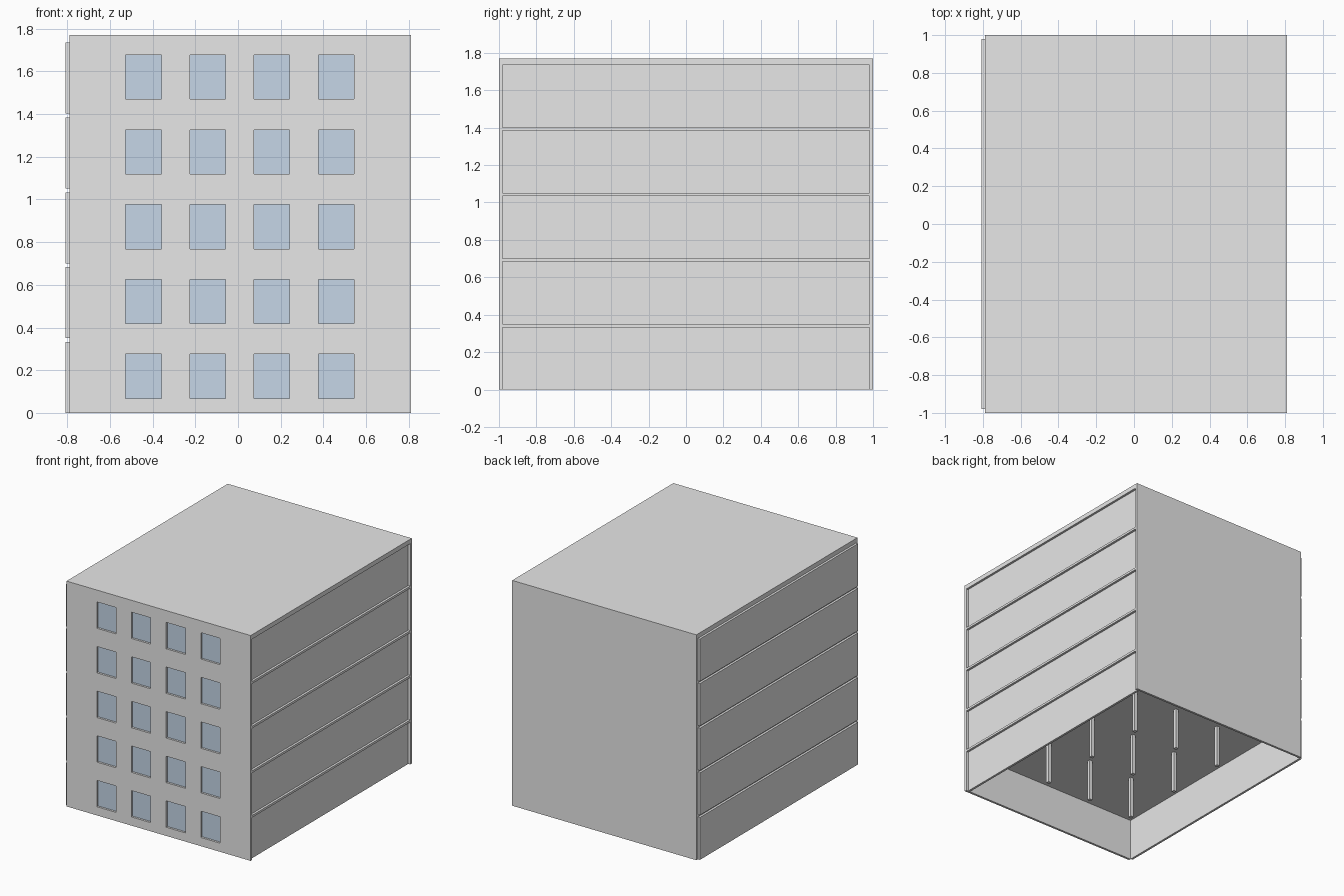
import bpy
import bmesh
from mathutils import Vector

if "Cube" in bpy.data.objects:
    bpy.data.objects.remove(bpy.data.objects["Cube"], do_unlink=True)

# Overall dimensions
T = 0.0177                      # sheet thickness
LEFT, RIGHT = -0.79, 0.81       # extent of slabs and end walls
MID = (LEFT + RIGHT) / 2
HEIGHT = 1.77
STOREYS = 5
PITCH = (HEIGHT - T) / STOREYS
INNER = 1 - T                   # inner face of the end walls


def material(name, colour):
    mat = bpy.data.materials.new(name)
    mat.use_nodes = True
    mat.diffuse_color = colour
    mat.node_tree.nodes["Principled BSDF"].inputs["Base Color"].default_value = colour
    return mat


concrete = material("light grey", (0.8, 0.8, 0.8, 1))
glass = material("pale blue glass", (0.57, 0.68, 0.81, 1))


def finish(name, bm, *mats):
    mesh = bpy.data.meshes.new(name)
    bm.to_mesh(mesh)
    bm.free()
    for mat in mats:
        mesh.materials.append(mat)
    obj = bpy.data.objects.new(name, mesh)
    bpy.context.collection.objects.link(obj)
    return obj


def box_mesh(low, high):
    bm = bmesh.new()
    bmesh.ops.create_cube(bm, size=1)
    low, high = Vector(low), Vector(high)
    for v in bm.verts:
        v.co = (low + high) / 2 + v.co * (high - low)
    return bm


def box(name, low, high):
    return finish(name, box_mesh(low, high), concrete)


# Roof and plain back wall
box("roof", (LEFT, -1, HEIGHT - T), (RIGHT, 1, HEIGHT))
box("back_wall", (LEFT, INNER, 0), (RIGHT, 1, HEIGHT - T))

# Front wall with recessed windows
columns = [(x, x + 0.167) for x in (-0.526, -0.226, 0.075, 0.377)]
rows = [(0.068 + i * PITCH, 0.275 + i * PITCH) for i in range(STOREYS)]
bm = box_mesh((LEFT, -1, 0), (RIGHT, -INNER, HEIGHT - T))
for axis, spans in ((0, columns), (2, rows)):
    for value in (v for span in spans for v in span):
        point, normal = Vector(), Vector()
        point[axis], normal[axis] = value, 1
        bmesh.ops.bisect_plane(bm, geom=bm.verts[:] + bm.edges[:] + bm.faces[:],
                               plane_co=point, plane_no=normal)
bm.normal_update()


def is_window(face):
    c = face.calc_center_median()
    return (face.normal.y < -0.9
            and any(a < c.x < b for a, b in columns)
            and any(a < c.z < b for a, b in rows))


panes = [f for f in bm.faces if is_window(f)]
bmesh.ops.inset_individual(bm, faces=panes, thickness=0, depth=-T * 0.92)
for f in panes:
    f.material_index = 1
finish("front_wall", bm, concrete, glass)

# Each storey: floor slab, two side panels and a grid of columns
for i in range(STOREYS):
    base = i * PITCH
    top = base + PITCH - T
    n = i + 1
    box(f"slab_{n}", (LEFT, -INNER, top), (RIGHT, INNER, top + T))
    box(f"right_panel_{n}", (LEFT - T, -0.98, base), (LEFT, 0.98, top))
    box(f"left_panel_{n}", (RIGHT - 2 * T, -0.98, base), (RIGHT - T, 0.98, top))
    for ix in (-1, 0, 1):
        for iy in (-1, 0, 1):
            x, y, r = MID + ix * 0.4, iy * 0.5, 0.014
            box(f"column_{n}_{ix + 2}_{iy + 2}",
                (x - r, y - r, base), (x + r, y + r, top))
